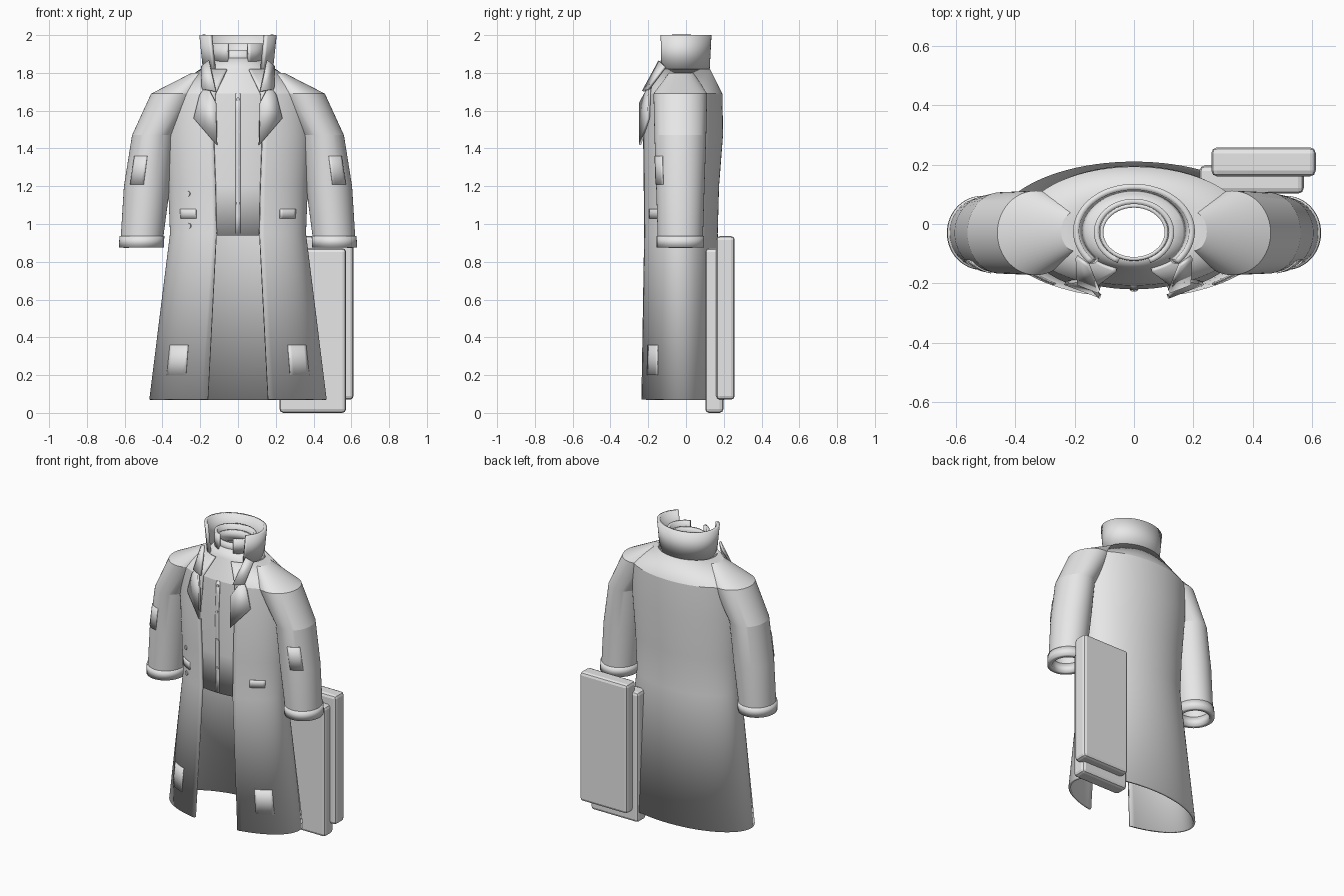
import bpy, bmesh, math

if "Cube" in bpy.data.objects:
    bpy.data.objects.remove(bpy.data.objects["Cube"])

GREY = bpy.data.materials.new("cloth grey")
GREY.diffuse_color = (0.8, 0.8, 0.8, 1)
GREY.use_nodes = True
GREY.node_tree.nodes["Principled BSDF"].inputs["Base Color"].default_value = GREY.diffuse_color


def make(name, verts, faces, thick=0.0, offset=-1, angle=12):
    me = bpy.data.meshes.new(name)
    me.from_pydata(verts, [], faces)
    ob = bpy.data.objects.new(name, me)
    bpy.context.collection.objects.link(ob)
    me.materials.append(GREY)
    bpy.ops.object.select_all(action='DESELECT')
    bpy.context.view_layer.objects.active = ob
    ob.select_set(True)
    bpy.ops.object.shade_smooth_by_angle(angle=math.radians(angle))
    if thick:
        m = ob.modifiers.new("thickness", 'SOLIDIFY')
        m.thickness, m.offset = thick, offset
    return ob


def point(r, t, off=0.0):
    # angle t runs from the front (-y) towards +x
    z, cx, cy, rx, ry = r[:5]
    return (cx + (rx + off) * math.sin(t), cy - (ry + off) * math.cos(t), z)


def at_height(rings, z):
    for a, b in zip(rings, rings[1:]):
        if min(a[0], b[0]) <= z <= max(a[0], b[0]):
            f = (z - a[0]) / (b[0] - a[0])
            return tuple(p + (q - p) * f for p, q in zip(a, b))


def shell(name, rings, thick, seg=64, cap=False):
    # rings run upward: z, cx, cy, rx, ry, half width of the front opening
    verts, faces = [], []
    closed = rings[0][5] == 0
    n = seg if closed else seg + 1
    for r in rings:
        a = math.asin(r[5] / r[3])
        verts += [point(r, a + (2 * math.pi - 2 * a) * j / seg) for j in range(n)]
    for i in range(len(rings) - 1):
        for j in range(seg):
            k = (j + 1) % n
            faces.append((i*n + j, i*n + k, (i+1)*n + k, (i+1)*n + j))
    if cap:
        faces.append(tuple((len(rings) - 1) * n + j for j in range(n)))
    return make(name, verts, faces, thick)


def patch(name, rings, z0, z1, t0, t1, rows=2, cols=6):
    # thin plate lying on a ringed surface
    verts, faces, n = [], [], cols + 1
    for i in range(rows + 1):
        r = at_height(rings, z0 + (z1 - z0) * i / rows)
        verts += [point(r, t0 + (t1 - t0) * j / cols, 0.001) for j in range(n)]
    for i in range(rows):
        for j in range(cols):
            faces.append((i*n + j, i*n + j + 1, (i+1)*n + j + 1, (i+1)*n + j))
    return make(name, verts, faces, 0.008, 0)


# long open coat
coat = [(0.07, 0, -0.02, 0.47, 0.23, 0.16),
        (0.95, 0, -0.032, 0.36, 0.20, 0.115),
        (1.20, 0, -0.03, 0.37, 0.205, 0.12),
        (1.47, 0, -0.022, 0.385, 0.218, 0.13),
        (1.69, 0, -0.012, 0.385, 0.205, 0.12),
        (1.82, 0, -0.02, 0.20, 0.148, 0.06)]
shell("coat", coat, 0.015, 80)

# standing outer collar, open at the front
shell("coat_collar", [(1.81, 0, -0.025, 0.185, 0.15, 0.13),
                      (2.0, 0, -0.025, 0.205, 0.16, 0.15)], 0.02)

# shirt body, neck and split neck band
shirt = [(0.94, 0, -0.032, 0.338, 0.18, 0),
         (1.20, 0, -0.03, 0.348, 0.185, 0),
         (1.47, 0, -0.022, 0.36, 0.198, 0),
         (1.69, 0, -0.015, 0.36, 0.192, 0),
         (1.82, 0, -0.025, 0.178, 0.128, 0),
         (1.88, 0, -0.028, 0.125, 0.10, 0)]
shell("shirt", shirt, 0.012)
shell("shirt_neck", [(1.85, 0, -0.028, 0.118, 0.098, 0),
                     (1.92, 0, -0.028, 0.115, 0.095, 0)], 0.012, 48)
shell("shirt_collar", [(1.86, 0, -0.028, 0.135, 0.113, 0.055),
                       (1.955, 0, -0.028, 0.135, 0.113, 0.055)], 0.018, 48)
patch("shirt_placket", shirt, 0.95, 1.69, -0.035, 0.035, 8, 2)
for z in (1.11, 1.30, 1.49, 1.66):
    r = at_height(shirt, z)
    bpy.ops.mesh.primitive_cylinder_add(vertices=12, radius=0.009, depth=0.01,
        location=(0, r[2] - r[4] - 0.003, z), rotation=(math.pi / 2, 0, 0))
    bpy.context.object.name = "shirt_button"
    bpy.context.object.data.materials.append(GREY)

for s, side in ((1, "right"), (-1, "left")):
    # sleeve with a sloped shoulder cap
    sleeve = [(0.88, s*0.508, -0.03, 0.112, 0.118, 0),
              (0.94, s*0.507, -0.03, 0.113, 0.12, 0),
              (1.20, s*0.482, -0.03, 0.122, 0.128, 0),
              (1.47, s*0.449, -0.03, 0.112, 0.137, 0),
              (1.69, s*0.33, -0.03, 0.13, 0.142, 0),
              (1.80, s*0.20, -0.025, 0.045, 0.065, 0)]
    shell(side + "_sleeve", sleeve, 0.02, 48, True)
    shell(side + "_cuff", [(0.875, s*0.511, -0.03, 0.119, 0.125, 0),
                           (0.937, s*0.509, -0.03, 0.119, 0.125, 0)], 0.03, 48)

    # sewn patches and pocket flap
    def span(a, b):
        return (a, b) if s > 0 else (-b, -a)
    patch(side + "_sleeve_patch", sleeve, 1.21, 1.36, *span(0.15, 0.8))
    patch(side + "_pocket_flap", coat, 1.03, 1.08, *span(0.65, 0.98))
    patch(side + "_skirt_patch", coat, 0.20, 0.36, *span(0.65, 0.97))

    # pointed lapel and the small fold above it
    lapel = [(0.115, -0.250, 1.42), (0.235, -0.205, 1.56), (0.205, -0.200, 1.68),
             (0.170, -0.195, 1.74), (0.120, -0.250, 1.64)]
    fold = [(0.150, -0.135, 1.86), (0.115, -0.222, 1.70),
            (0.185, -0.195, 1.71), (0.190, -0.105, 1.83)]
    for name, pts in (("lapel", lapel), ("collar_fold", fold)):
        order = tuple(range(len(pts)))
        if (name == "lapel") != (s > 0):
            order = order[::-1]
        make(side + "_" + name, [(s*x, y, z) for x, y, z in pts], [order], 0.014, -1)

# coat buttons
for z in (0.99, 1.16):
    r = at_height(coat, z)
    t = -0.8
    x, y, _ = point(r, t)
    bpy.ops.mesh.primitive_cylinder_add(vertices=16, radius=0.014, depth=0.012,
        location=(x, y, z),
        rotation=(math.pi / 2, 0, math.atan2(math.sin(t) / r[3], math.cos(t) / r[4])))
    bpy.context.object.name = "coat_button"
    bpy.context.object.data.materials.append(GREY)

# two bevelled slabs behind the coat
for name, lo, hi in (("inner_slab", (0.22, 0.102, 0.0), (0.572, 0.198, 0.872)),
                     ("outer_slab", (0.26, 0.16, 0.07), (0.612, 0.258, 0.936))):
    bpy.ops.mesh.primitive_cube_add(size=1, location=[(a + b) / 2 for a, b in zip(lo, hi)])
    ob = bpy.context.object
    ob.name = name
    ob.scale = [b - a for a, b in zip(lo, hi)]
    bpy.ops.object.transform_apply(location=False, rotation=False, scale=True)
    ob.data.materials.append(GREY)
    m = ob.modifiers.new("bevel", 'BEVEL')
    m.width, m.segments = 0.02, 2
